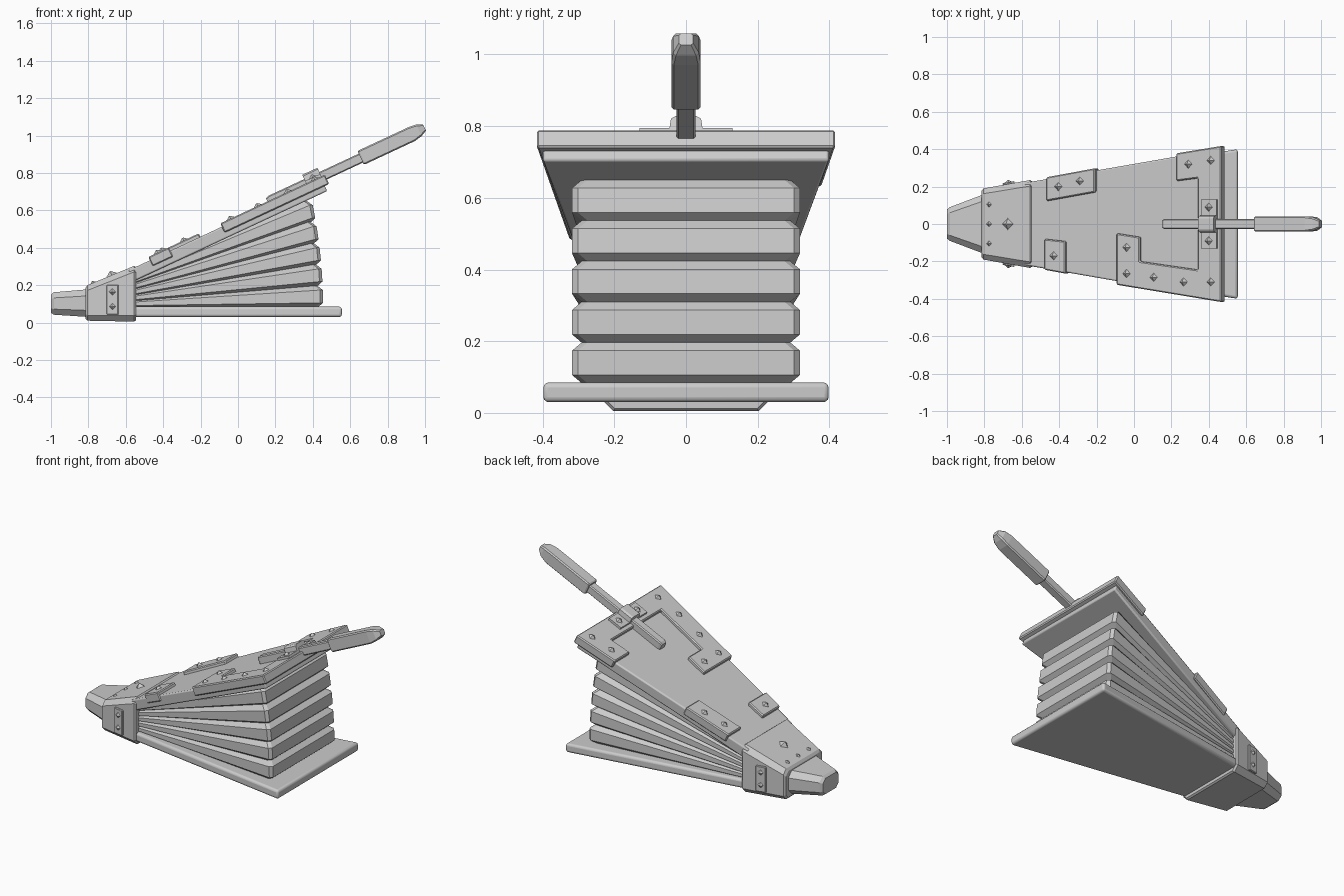
import bpy, bmesh, math
from mathutils import Matrix, Vector

if "Cube" in bpy.data.objects:
    bpy.data.objects.remove(bpy.data.objects["Cube"])

TILT = math.radians(25)
# local frame of the raised board: x runs along it, z is its normal
BOARD = Matrix.Translation((-0.55, 0, 0.296)) @ Matrix.Rotation(-TILT, 4, 'Y')
I4 = Matrix.Identity(4)


def finish(name, bm, mat=I4, bevel=0, segs=1, smooth=False):
    bmesh.ops.recalc_face_normals(bm, faces=bm.faces)
    me = bpy.data.meshes.new(name)
    bm.to_mesh(me)
    bm.free()
    ob = bpy.data.objects.new(name, me)
    bpy.context.collection.objects.link(ob)
    ob.matrix_world = mat
    if bevel:
        m = ob.modifiers.new("Bevel", 'BEVEL')
        m.width, m.segments, m.limit_method = bevel, segs, 'ANGLE'
    if smooth:
        bpy.context.view_layer.objects.active = ob
        ob.select_set(True)
        bpy.ops.object.shade_smooth_by_angle()
        ob.select_set(False)
    return ob


def rings_mesh(rings):
    """Skin a stack of equal-length point rings and cap both ends."""
    bm = bmesh.new()
    vs = [[bm.verts.new(p) for p in r] for r in rings]
    n = len(vs[0])
    for a, b in zip(vs, vs[1:]):
        for i in range(n):
            j = (i + 1) % n
            bm.faces.new((a[i], a[j], b[j], b[i]))
    bm.faces.new(vs[0])
    bm.faces.new(vs[-1])
    return bm


def loft(name, sections, mat=I4):
    """Chamfered rectangles (x, half width, z0, z1, chamfer) joined along x."""
    rings = []
    for x, h, a, b, c in sections:
        rings.append([(x, y, z) for y, z in (
            (-h + c, a), (h - c, a), (h, a + c), (h, b - c),
            (h - c, b), (-h + c, b), (-h, b - c), (-h, a + c))])
    return finish(name, rings_mesh(rings), mat)


def prism(name, pts, z0, z1, mat=I4, **kw):
    return finish(name, rings_mesh([[(x, y, z) for x, y in pts] for z in (z0, z1)]), mat, **kw)


def rivet(name, mat, r=0.024, h=0.016):
    bm = bmesh.new()
    bmesh.ops.create_cone(bm, cap_ends=True, segments=4, radius1=r, radius2=r * 0.15, depth=h)
    finish(name, bm, mat @ Matrix.Translation((0, 0, h / 2 - 0.001)))


def along(x):
    """Plan x to distance along the raised board's plate tops."""
    return (x + 0.55 + 0.0085) / math.cos(TILT)


# nozzle and collar
loft("nozzle", [(-1, .078, .052, .15, .025), (-.985, .09, .042, .162, .03),
                (-.80, .16, .03, .178, .035)])
loft("collar", [(-.815, .178, .02, .185, .025), (-.805, .19, .01, .2, .028),
                (-.555, .235, .005, .303, .032), (-.545, .228, .012, .296, .03)])

# fixed lower board
prism("lower_board", [(-.6, -.215), (.555, -.4), (.555, .4), (-.6, .215)], .03, .085,
      bevel=.014, segs=3, smooth=True)

# pleated bellows: a fan of plan outlines
rings = []
PLEATS = 5
for i in range(PLEATS):
    for f in (0, .2, .8) + ((1,) if i == PLEATS - 1 else ()):
        t = (i + f) / PLEATS
        inset = .027 if f in (0, 1) else 0
        xe, ye, ys = .455 - .06 * t * t - inset, .318 - inset, .20 - inset * .6
        ze, zs, c = .083 + .567 * t, .085 + .14 * t, .016
        rings.append([(-.59, -ys, zs), (xe - c, -ye, ze), (xe, -ye + c, ze),
                      (xe, ye - c, ze), (xe - c, ye, ze), (-.59, ys, zs)])
finish("bellows_pleats", rings_mesh(rings))

# raised upper board
prism("upper_board", [(-.04, -.22), (1.103, -.4), (1.103, .4), (-.04, .22)], -.065, 0,
      BOARD, bevel=.008, segs=2, smooth=True)

# metal plates on the upper board, outlined in plan
plates = {
    "edge_plate_back": [(-.47, .25), (-.47, .123), (-.21, .17), (-.21, .298)],
    "edge_plate_front": [(-.48, -.08), (-.48, -.245), (-.37, -.265), (-.37, -.092)],
    "end_plate": [(.225, .378), (.225, .23), (.34, .245), (.34, -.245), (.03, -.2), (.03, -.07),
                  (-.095, -.05), (-.095, -.325), (.464, -.417), (.464, .417)],
}
for name, pts in plates.items():
    prism(name, [(along(x), y) for x, y in pts], -.035, .02, BOARD, bevel=.006)

# rivets on the plates
spots = [(.29, .32), (.41, .34), (.41, -.31), (.265, -.31), (.105, -.285), (-.04, -.265),
         (-.04, -.125), (-.43, -.17), (-.405, .2), (-.29, .23)]
for i, (x, y) in enumerate(spots):
    rivet(f"plate_rivet_{i + 1}", BOARD @ Matrix.Translation((along(x), y, .02)))

# handle shaft and grip
loft("handle_shaft", [(.79, .022, -.003, .038, .006), (.805, .027, -.008, .045, .006),
                      (1.36, .027, -.008, .045, .006)], BOARD)
loft("handle_grip", [(1.34, .036, -.016, .056, .007), (1.348, .041, -.021, .061, .007),
                     (1.64, .041, -.021, .061, .007), (1.685, .036, -.012, .056, .008),
                     (1.718, .02, .005, .04, .006)], BOARD)

# strap holding the handle down
u = along(.405)
profile = [(-.13, .015), (-.13, .034), (-.046, .034), (-.042, .062), (-.03, .07),
           (.03, .07), (.042, .062), (.046, .034), (.13, .034), (.13, .015)]
finish("handle_strap", rings_mesh([[(x, y, z) for y, z in profile] for x in (u - .045, u + .045)]), BOARD)
for s in (-1, 1):
    rivet("strap_rivet", BOARD @ Matrix.Translation((u, s * .09, .034)))

# collar rivets on the sloped top
slope = Matrix.Rotation(-math.atan2(.103, .25), 4, 'Y')
for x, y, r in ((-.675, 0, .032), (-.775, .105, .016), (-.775, 0, .016), (-.775, -.105, .016)):
    z = .2 + (x + .805) * .412
    rivet("collar_rivet", Matrix.Translation((x, y, z)) @ slope, r, r * .7)

# collar side plates with rivets; local z points outward
for s, side in ((-1, "front"), (1, "back")):
    n = Vector((-.18, s, 0)).normalized()
    up = Vector((0, 0, 1))
    m = Matrix((up.cross(n), up, n)).transposed().to_4x4()
    m = Matrix.Translation((-.67, s * .2143, .122)) @ m
    prism(f"side_plate_{side}", [(-.032, -.08), (.032, -.08), (.032, .08), (-.032, .08)],
          -.01, .01, m, bevel=.004)
    for v in (-.036, .042):
        rivet(f"side_rivet_{side}", m @ Matrix.Translation((0, v, .01)), .019, .012)
